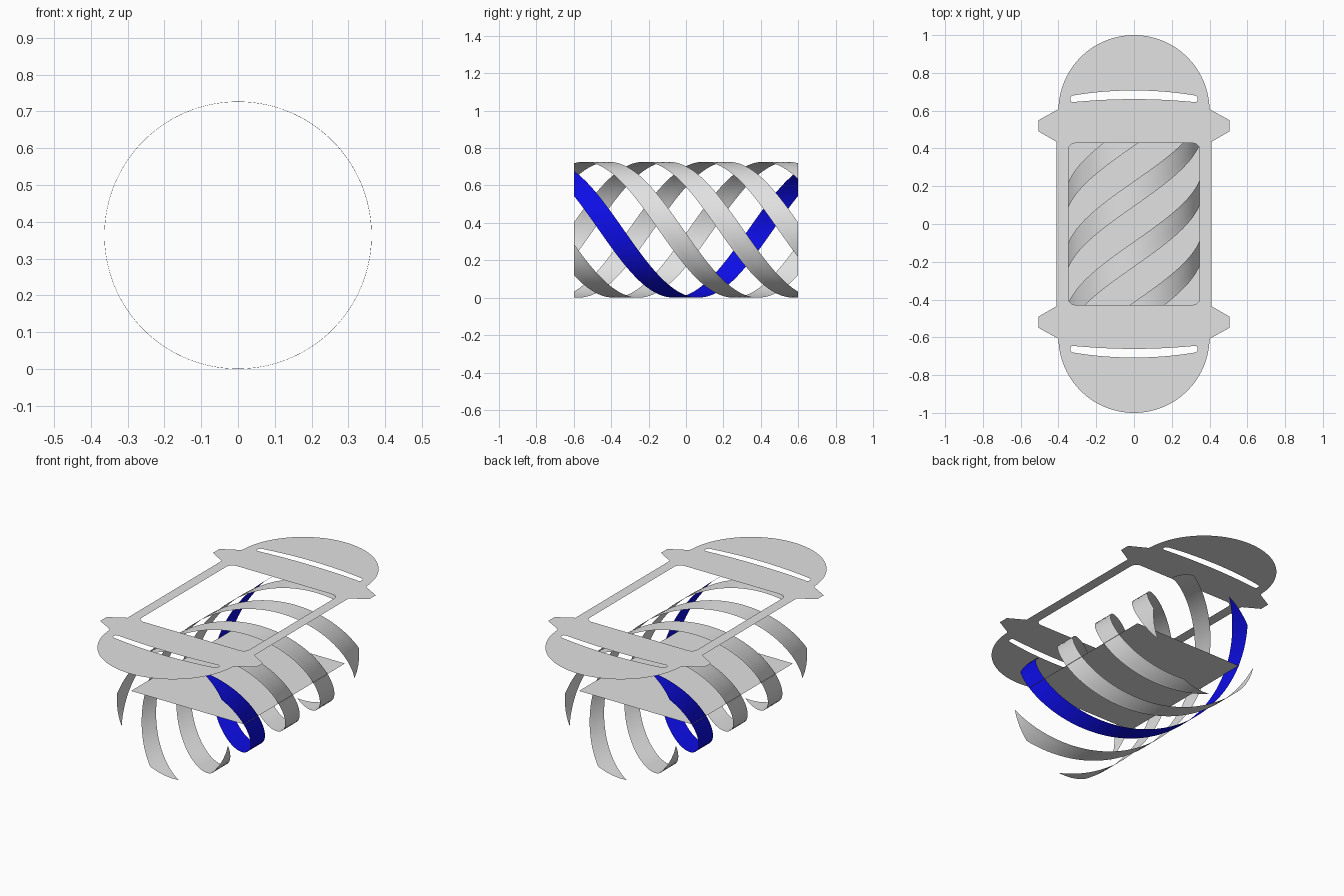
import bpy, bmesh, math
from mathutils import Vector

if "Cube" in bpy.data.objects:
    bpy.data.objects.remove(bpy.data.objects["Cube"])

RADIUS, AXIS_Z = 0.363, 0.3635
FRAME_Z = 0.767
RIBBONS, HALF_LEN, TURN = 5, 0.6, math.radians(225)   # twist per unit of length
HALF_ARC = math.radians(15)                           # half the ribbon width


def material(name, rgb):
    m = bpy.data.materials.new(name)
    m.diffuse_color = (*rgb, 1)
    m.use_nodes = True
    m.node_tree.nodes["Principled BSDF"].inputs["Base Color"].default_value = m.diffuse_color
    return m


grey = material("light grey", (0.76, 0.76, 0.76))
blue = material("blue", (0.004, 0.004, 0.8))


def finish(name, bm, mat, smooth=False):
    me = bpy.data.meshes.new(name)
    bm.to_mesh(me)
    bm.free()
    me.materials.append(mat)
    for p in me.polygons:
        p.use_smooth = smooth
    ob = bpy.data.objects.new(name, me)
    bpy.context.collection.objects.link(ob)
    return ob


def arc(cx, cy, r, a0, a1, n):
    return [(cx + r * math.cos(math.radians(a0 + (a1 - a0) * i / n)),
             cy + r * math.sin(math.radians(a0 + (a1 - a0) * i / n))) for i in range(n + 1)]


def sheet(name, loops, z, mat):
    """Flat sheet from an outer loop and any hole loops."""
    bm = bmesh.new()
    for loop in loops:
        vs = [bm.verts.new((x, y, z)) for x, y in loop]
        for a, b in zip(vs, vs[1:] + vs[:1]):
            bm.edges.new((a, b))
    bmesh.ops.triangle_fill(bm, use_beauty=True, use_dissolve=False,
                            edges=bm.edges[:], normal=Vector((0, 0, 1)))
    for f in bm.faces:
        f.normal_update()
        if f.normal.z < 0:
            f.normal_flip()
    return finish(name, bm, mat)


# Frame outline: rounded ends, side rails and four tapered tabs
tab = [(0.41, 0.435), (0.505, 0.49), (0.505, 0.55), (0.405, 0.605)]
half = tab + arc(0, 0.6, 0.4, 2, 178, 56) + [(-x, y) for x, y in reversed(tab)]
outline = half + [(-x, -y) for x, y in half]

# Rounded window in the middle
window = []
for sx, sy, a in ((1, 1, 0), (-1, 1, 90), (-1, -1, 180), (1, -1, 270)):
    window += arc(sx * 0.31, sy * 0.39, 0.038, a, a + 90, 6)


# Bowed slot near each end, with rounded tips
def slot(sign):
    n = 24
    xs = [-0.325 + 0.65 * i / n for i in range(n + 1)]
    bow = lambda x: 1 - (x / 0.325) ** 2
    low = [(x, 0.645 + 0.016 * bow(x)) for x in xs]
    top = [(x, 0.680 + 0.027 * bow(x)) for x in reversed(xs)]
    pts = low + [(0.337, 0.650), (0.337, 0.671)] + top + [(-0.337, 0.671), (-0.337, 0.650)]
    return [(x, sign * y) for x, y in pts]


sheet("frame", [outline, window, slot(1), slot(-1)], FRAME_Z, grey)

# Flat plate through the ribbon axis
sheet("centre_plate", [[(-0.365, -0.465), (0.365, -0.465), (0.365, 0.465), (-0.365, 0.465)]],
      AXIS_Z, grey)


# Helical ribbons wound around the long axis
def ribbon(name, phase, mat, steps=96, across=4):
    bm = bmesh.new()
    rows = []
    for i in range(steps + 1):
        y = -HALF_LEN + 2 * HALF_LEN * i / steps
        row = []
        for j in range(across + 1):
            a = phase - TURN * y + HALF_ARC * (2 * j / across - 1)
            row.append(bm.verts.new((RADIUS * math.cos(a), y, AXIS_Z + RADIUS * math.sin(a))))
        rows.append(row)
    for r0, r1 in zip(rows, rows[1:]):
        for j in range(across):
            f = bm.faces.new((r0[j], r1[j], r1[j + 1], r0[j + 1]))
            f.normal_update()
            c = f.calc_center_median()
            if f.normal.dot(Vector((c.x, 0, c.z - AXIS_Z))) < 0:
                f.normal_flip()
    return finish(name, bm, mat, True)


for k in range(RIBBONS):
    ribbon("blue_ribbon" if k == 0 else f"grey_ribbon_{k}",
           -math.pi / 2 + k * math.tau / RIBBONS, blue if k == 0 else grey)
